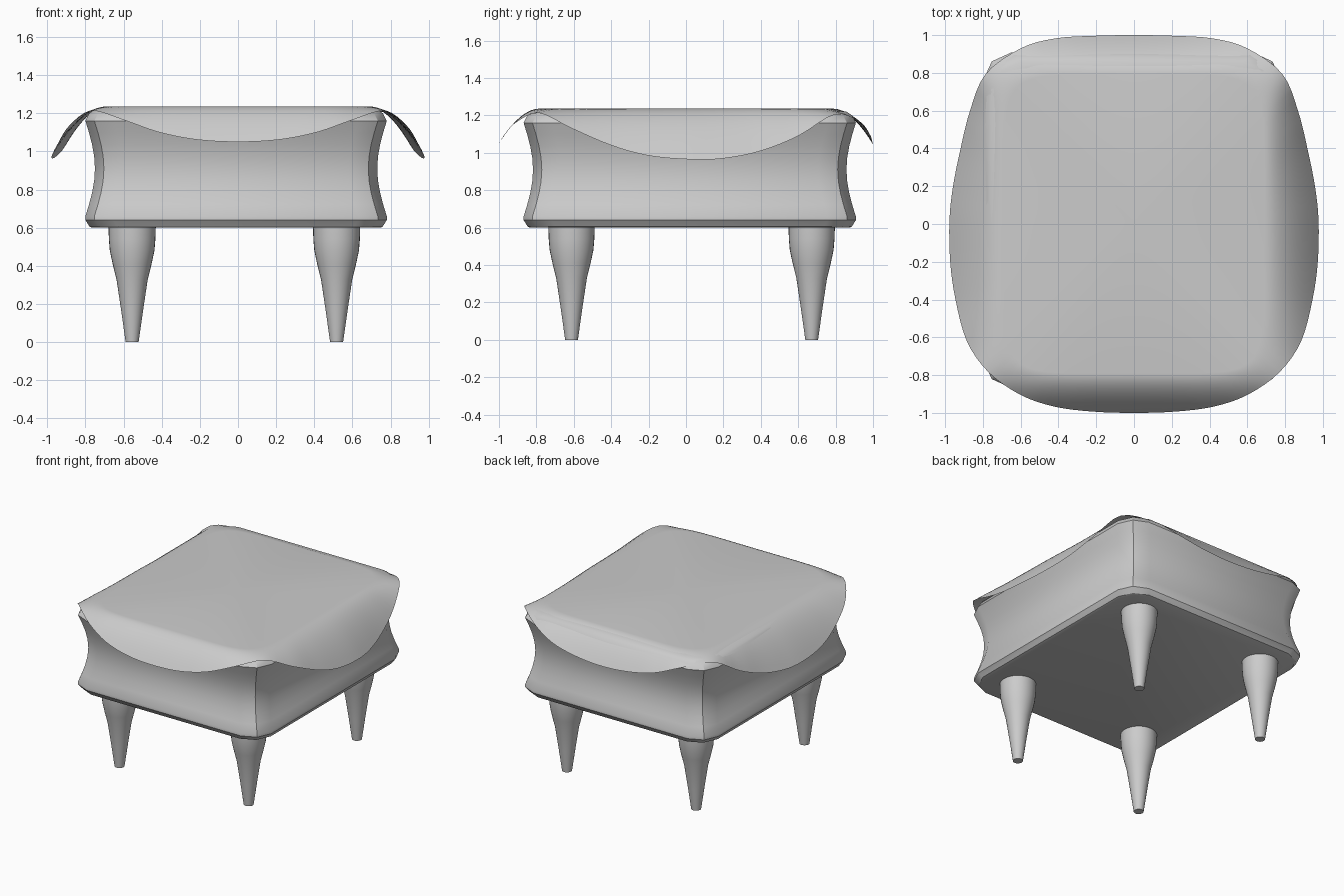
import bpy, bmesh, math
from mathutils import Vector

if "Cube" in bpy.data.objects:
    bpy.data.objects.remove(bpy.data.objects["Cube"])


def make_object(name, bm, angle=32):
    bmesh.ops.recalc_face_normals(bm, faces=bm.faces)
    mesh = bpy.data.meshes.new(name)
    bm.to_mesh(mesh)
    bm.free()
    obj = bpy.data.objects.new(name, mesh)
    bpy.context.collection.objects.link(obj)
    bpy.ops.object.select_all(action='DESELECT')
    obj.select_set(True)
    bpy.context.view_layer.objects.active = obj
    bpy.ops.object.shade_smooth_by_angle(angle=math.radians(angle))
    return obj


def loft(name, rings, angle=32):
    """Skin closed rings of equal length and cap both ends."""
    bm = bmesh.new()
    rows = [[bm.verts.new(p) for p in ring] for ring in rings]
    n = len(rows[0])
    for a, b in zip(rows, rows[1:]):
        for i in range(n):
            bm.faces.new((a[i], a[(i + 1) % n], b[(i + 1) % n], b[i]))
    bm.faces.new(rows[0][::-1])
    bm.faces.new(rows[-1])
    return make_object(name, bm, angle)


# Upholstered body: rectangular plan with softened corners, waisted walls
def body_ring(inset, z):
    hx, hy, c, run = 0.79 - inset, 0.888 - inset, 0.047, 0.15
    corner = [(hx, hy - run), (hx - c, hy - c), (hx - run, hy)]
    pts = []
    for sx, sy in ((1, 1), (-1, 1), (-1, -1), (1, -1)):
        quarter = corner if sx * sy > 0 else corner[::-1]
        pts += [(sx * x - 0.01, sy * y + 0.02, z) for x, y in quarter]
    return pts


profile = [(0.035, 0.6), (0.022, 0.605), (0.0, 0.64), (0.0, 0.66)]
for i in range(1, 9):
    t = i / 8
    profile.append((0.05 * math.sin(math.pi * t), 0.66 + 0.5 * t))
profile += [(0.02, 1.2), (0.05, 1.22), (0.1, 1.228)]
loft("body", [body_ring(d, z) for d, z in profile])


# Four tapered round legs
leg_profile = [(0.034, 0.0), (0.058, 0.17), (0.082, 0.33), (0.102, 0.41),
               (0.117, 0.48), (0.122, 0.54), (0.124, 0.605)]
for side, x in (("left", -0.555), ("right", 0.517)):
    for end, y in (("front", -0.612), ("back", 0.672)):
        rings = [[(x + r * math.cos(i * math.tau / 32),
                   y + r * math.sin(i * math.tau / 32), z) for i in range(32)]
                 for r, z in leg_profile]
        loft(f"{end}_{side}_leg", rings, 40)


# Draped cloth: hem points for the right half, mirrored and splined
hem = [(0, -1.0, 1.05), (0.22, -0.993, 1.062), (0.42, -0.967, 1.102),
       (0.6, -0.905, 1.165), (0.77, -0.785, 1.213), (0.885, -0.62, 1.135),
       (0.945, -0.4, 1.04), (0.973, -0.2, 0.985), (0.977, 0.02, 0.965),
       (0.958, 0.2, 0.97), (0.918, 0.4, 1.01), (0.868, 0.6, 1.09),
       (0.785, 0.795, 1.205), (0.6, 0.93, 1.165), (0.42, 0.982, 1.1),
       (0.22, 0.996, 1.06), (0, 1.0, 1.045)]
hem = [Vector(p) for p in hem]
hem += [Vector((-p.x, p.y, p.z)) for p in hem[-2:0:-1]]
edge = []
for i in range(len(hem)):
    a, b, c, d = (hem[(i + k) % len(hem)] for k in (-1, 0, 1, 2))
    for s in range(4):
        t = s / 4
        edge.append(0.5 * (2 * b + (c - a) * t + (2 * a - 5 * b + 4 * c - d) * t * t
                           + (3 * b - a - 3 * c + d) * t ** 3))

TOP = 1.236
bm = bmesh.new()
rows = []
inner = []
for p in edge:
    k = ((abs(p.x) / 0.69) ** 7 + (abs(p.y) / 0.79) ** 7) ** (-1 / 7)
    inner.append(Vector((p.x * k, p.y * k, TOP)))
for s in range(11):
    t = s / 10
    row = []
    for q, p in zip(inner, edge):
        v = q.lerp(p, t)
        v.z = TOP - (TOP - p.z) * t ** 1.8
        row.append(bm.verts.new(v))
    rows.append(row)
n = len(edge)
for a, b in zip(rows, rows[1:]):
    for i in range(n):
        bm.faces.new((a[i], b[i], b[(i + 1) % n], a[(i + 1) % n]))
centre = bm.verts.new((0, 0, TOP))
for i in range(n):
    bm.faces.new((centre, rows[0][i], rows[0][(i + 1) % n]))
make_object("cloth_cover", bm, 60)
